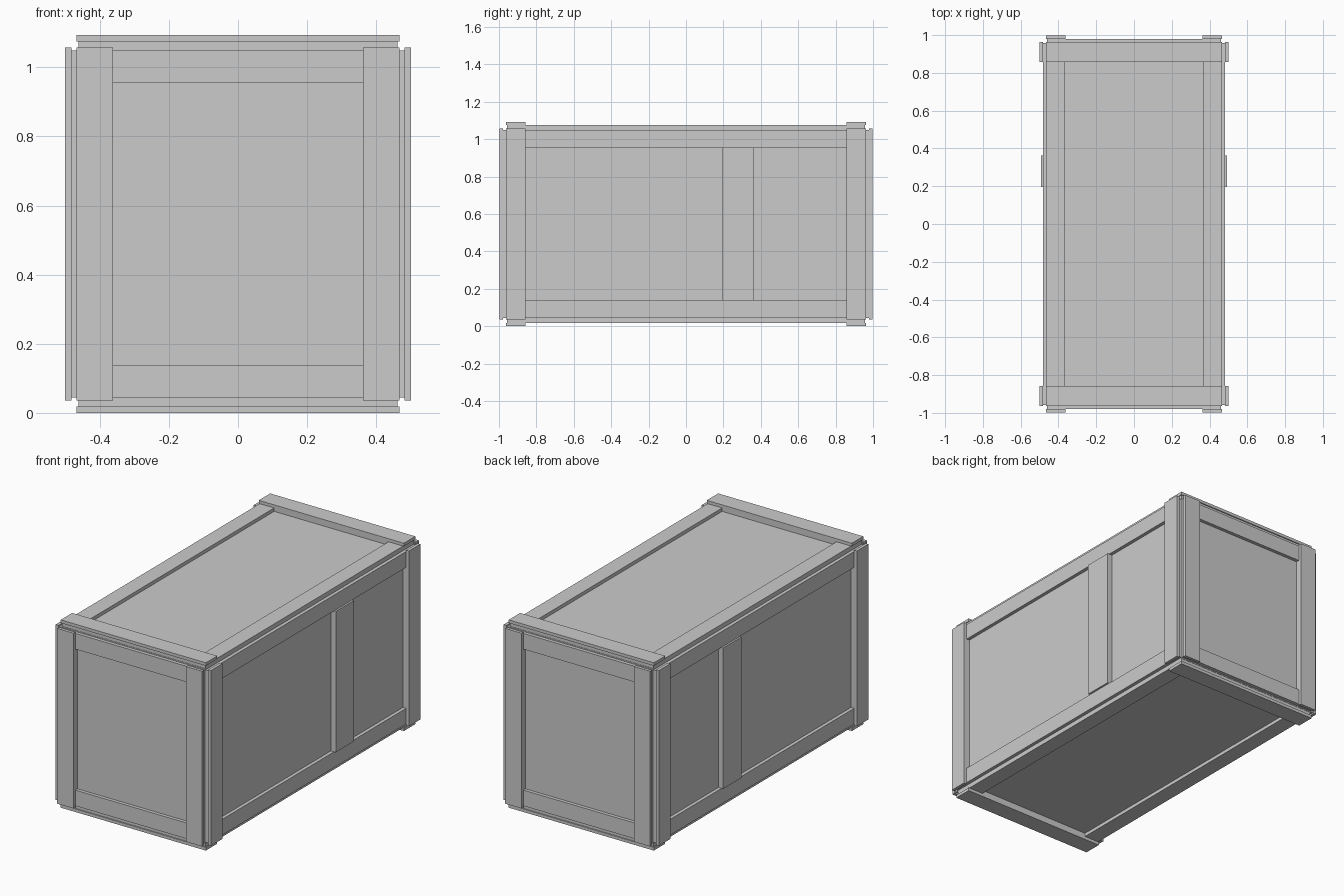
import bpy, bmesh
from mathutils import Vector

if "Cube" in bpy.data.objects:
    bpy.data.objects.remove(bpy.data.objects["Cube"])

ZC = 0.5465                      # mid height of the crate
CORE = (0.462, 0.959, 0.5085)    # half sizes of the recessed panel box
RAIL, BOARD = 0.02, 0.018        # thickness of inner rails and outer boards


def box(name, parts):
    """One object made of boxes given as (low corner, high corner) about the crate centre."""
    bm = bmesh.new()
    for lo, hi in parts:
        lo, hi = Vector(lo), Vector(hi)
        vs = bmesh.ops.create_cube(bm, size=1)["verts"]
        for v in vs:
            v.co = Vector(((lo[i] + hi[i]) / 2 + v.co[i] * (hi[i] - lo[i]) for i in range(3)))
            v.co.z += ZC
    me = bpy.data.meshes.new(name)
    bm.to_mesh(me)
    bm.free()
    ob = bpy.data.objects.new(name, me)
    bpy.context.collection.objects.link(ob)
    return ob


def span(s, a, b):
    return (a, b) if s > 0 else (-b, -a)


def part(axis, out, along, length, across, width):
    """Box from ranges: out on axis, length on along, width on across."""
    lo, hi = [0] * 3, [0] * 3
    for ax, r in ((axis, out), (along, length), (across, width)):
        lo[ax], hi[ax] = r
    return lo, hi


# Panels
box("crate_panels", [([-c for c in CORE], CORE)])

# Each face: axis, rail direction, rail half length, board direction,
# rail outer/inner edge, board outer/inner edge, board half length
faces = [
    ("side", 0, 1, 0.957, 2, 0.502, 0.410, 0.963, 0.858, 0.510),
    ("end", 1, 0, 0.460, 2, 0.502, 0.410, 0.467, 0.362, 0.510),
    ("lid", 2, 1, 0.957, 0, 0.462, 0.368, 0.963, 0.858, 0.467),
]
for name, ax, along, rlen, across, r_out, r_in, b_out, b_in, blen in faces:
    c = CORE[ax]
    for s in (-1, 1):
        tag = name + ("_a" if s < 0 else "_b")
        for t in (-1, 1):
            end = "_1" if t < 0 else "_2"
            # Long rail lying on the panel
            box(tag + "_rail" + end, [part(ax, span(s, c - 0.005, c + RAIL), along, (-rlen, rlen),
                                           across, span(t, r_in, r_out))])
            # Outer board with a filler between the rails
            box(tag + "_board" + end, [
                part(ax, span(s, c + RAIL, c + RAIL + BOARD), along, span(t, b_in, b_out),
                     across, (-blen, blen)),
                part(ax, span(s, c - 0.005, c + RAIL), along, span(t, b_in, rlen),
                     across, (-r_in, r_in))])

# Upright brace on each long side
for s in (-1, 1):
    box("side_brace", [part(0, span(s, 0.457, 0.493), 1, (0.195, 0.362), 2, (-0.41, 0.41))])
